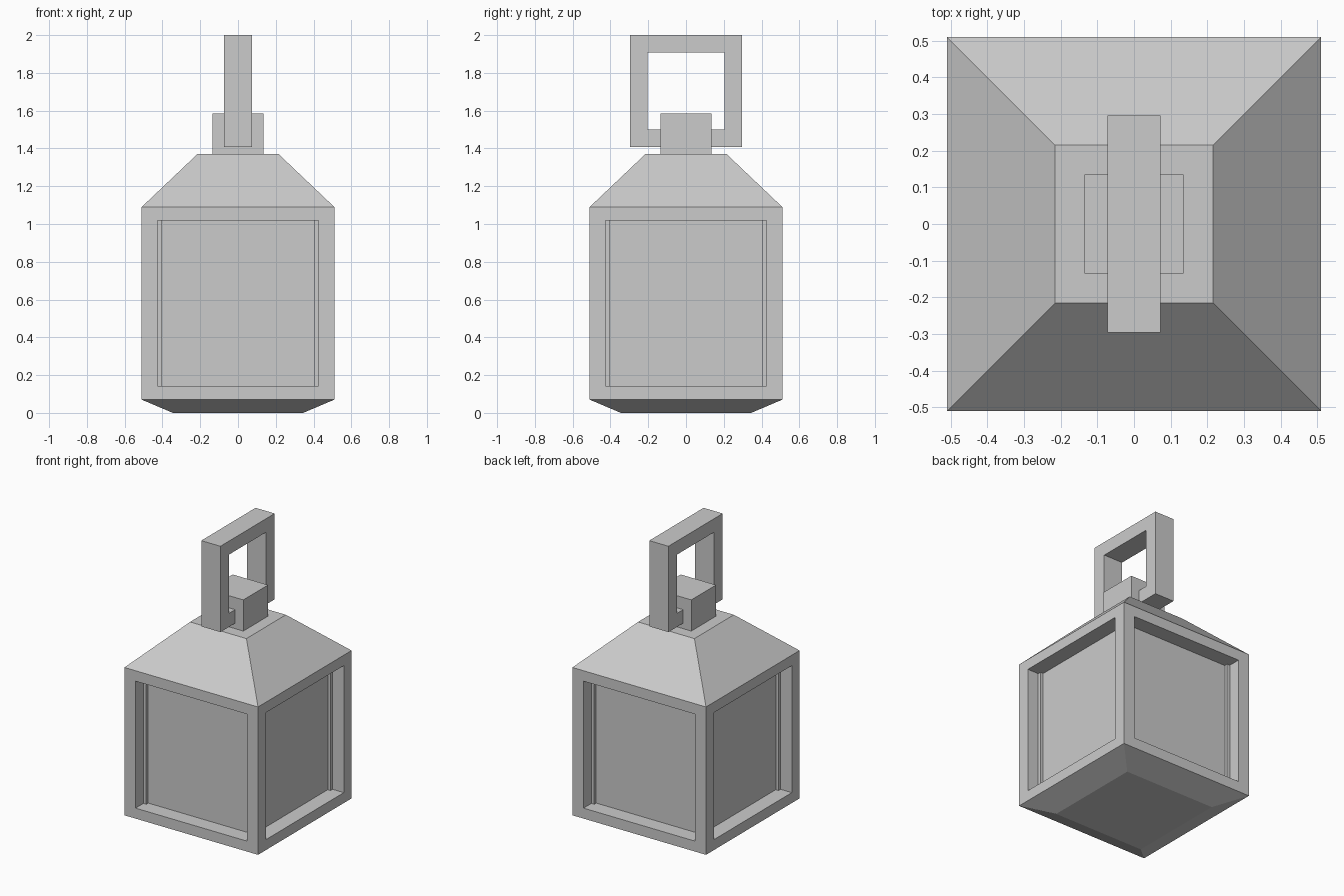
import bpy, bmesh
from mathutils import Matrix

if "Cube" in bpy.data.objects:
    bpy.data.objects.remove(bpy.data.objects["Cube"])


def finish(bm, name):
    bmesh.ops.recalc_face_normals(bm, faces=bm.faces[:])
    mesh = bpy.data.meshes.new(name)
    bm.to_mesh(mesh)
    bm.free()
    obj = bpy.data.objects.new(name, mesh)
    bpy.context.collection.objects.link(obj)
    return obj


def box(size, z_mid):
    bm = bmesh.new()
    bmesh.ops.create_cube(bm, size=1, matrix=Matrix.Translation((0, 0, z_mid)) @ Matrix.Diagonal((*size, 1)))
    return bm


# Lantern body: stacked square sections (half width, height)
sections = [(0.345, 0), (0.51, 0.07), (0.51, 1.09), (0.215, 1.37)]
bm = bmesh.new()
rings = [[bm.verts.new((sx * h, sy * h, z)) for sx, sy in ((-1, -1), (1, -1), (1, 1), (-1, 1))]
         for h, z in sections]
bm.faces.new(rings[0][::-1])
bm.faces.new(rings[-1])
walls = []
for level, (low, high) in enumerate(zip(rings, rings[1:])):
    for i in range(4):
        j = (i + 1) % 4
        face = bm.faces.new((low[i], low[j], high[j], high[i]))
        if level == 1:
            walls.append(face)
bm.normal_update()

# Recessed window panels on the four walls
bmesh.ops.inset_individual(bm, faces=walls, thickness=0.12)
for face in walls:
    for v in face.verts:
        v.co.z = 0.142 if v.co.z < 0.5 else 1.018
bm.normal_update()
for face in bmesh.ops.extrude_discrete_faces(bm, faces=walls)["faces"]:
    face.normal_update()
    bmesh.ops.translate(bm, verts=face.verts[:], vec=face.normal * -0.107)
finish(bm, "lantern_body")

# Mounting block on the roof
finish(box((0.27, 0.27, 0.215), 1.4775), "top_block")

# Square carrying ring: inset both broad sides and bridge the hole
bm = box((0.146, 0.592, 0.592), 1.704)
sides = [f for f in bm.faces if abs(f.normal.x) > 0.9]
bmesh.ops.inset_individual(bm, faces=sides, thickness=0.132)
rim = [e for f in sides for e in f.edges]
bmesh.ops.delete(bm, geom=sides, context='FACES_ONLY')
bmesh.ops.bridge_loops(bm, edges=rim)
finish(bm, "carrying_ring")
